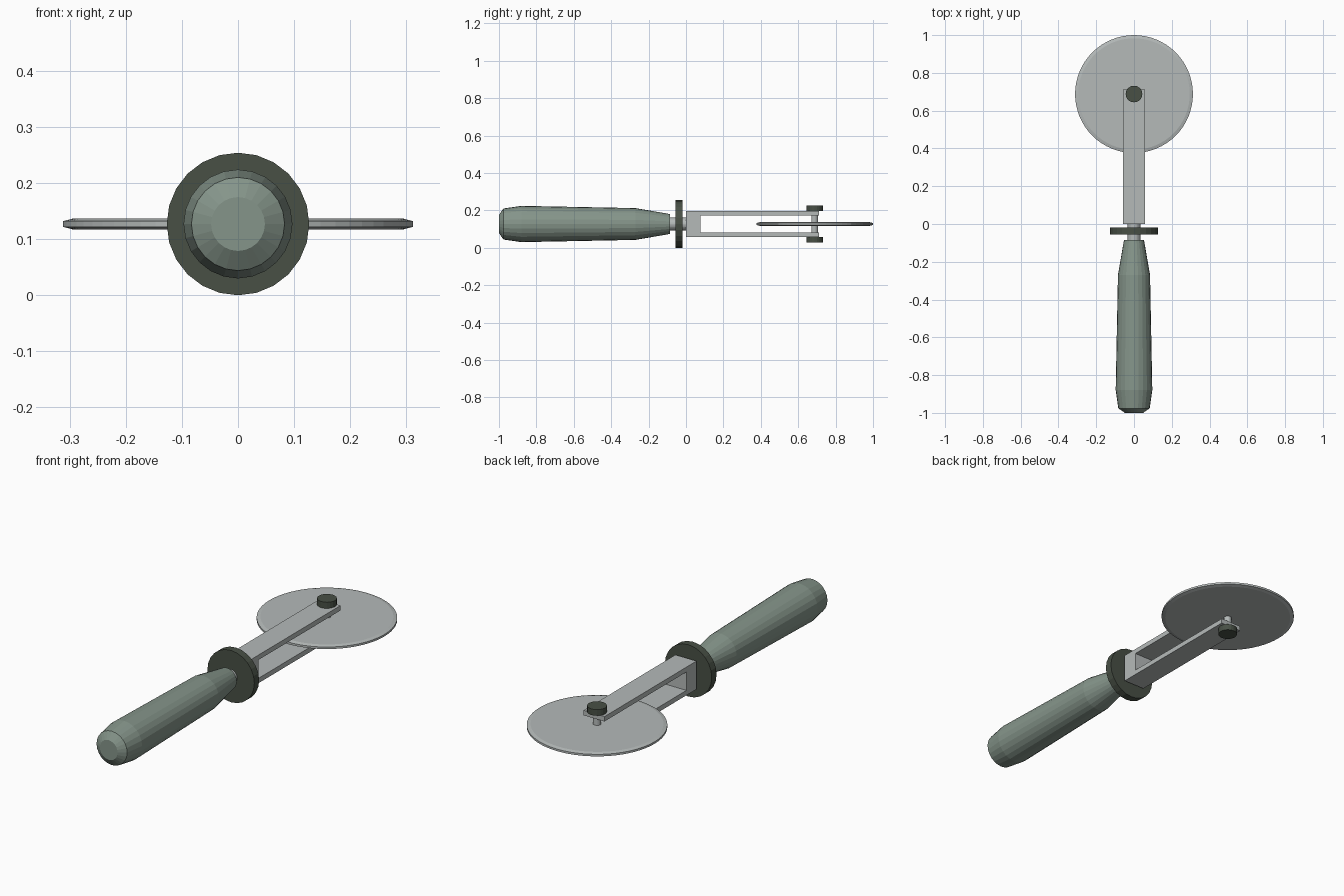
import bpy, bmesh, math
from mathutils import Matrix, Vector

if "Cube" in bpy.data.objects:
    bpy.data.objects.remove(bpy.data.objects["Cube"])

ZC = 0.127      # height of the tool's long axis
WHEEL_Y = 0.688  # wheel centre


def material(name, rgb):
    m = bpy.data.materials.new(name)
    m.diffuse_color = (*rgb, 1)
    m.use_nodes = True
    m.node_tree.nodes["Principled BSDF"].inputs["Base Color"].default_value = m.diffuse_color
    return m


sage = material("sage_green", (0.235, 0.30, 0.255))
dark = material("dark_olive", (0.065, 0.08, 0.06))
steel = material("steel_grey", (0.46, 0.49, 0.485))


def finish(bm, name, mat):
    bmesh.ops.recalc_face_normals(bm, faces=bm.faces)
    mesh = bpy.data.meshes.new(name)
    bm.to_mesh(mesh)
    bm.free()
    mesh.materials.append(mat)
    ob = bpy.data.objects.new(name, mesh)
    bpy.context.collection.objects.link(ob)
    return ob


def turned(name, profile, axis, centre, sides, mat):
    """Closed solid of revolution from (position along axis, radius) pairs."""
    bm = bmesh.new()
    rings = []
    for t, r in profile:
        ring = []
        for i in range(sides):
            a = 2 * math.pi * i / sides
            c, s = r * math.cos(a), r * math.sin(a)
            p = (s, t, c) if axis == 'Y' else (c, s, t)
            ring.append(bm.verts.new(Vector(p) + Vector(centre)))
        rings.append(ring)
    for a, b in zip(rings, rings[1:]):
        for i in range(sides):
            j = (i + 1) % sides
            bm.faces.new((a[i], a[j], b[j], b[i]))
    bm.faces.new(rings[0])
    bm.faces.new(rings[-1])
    return finish(bm, name, mat)


# Handle, neck and round finger guard on the long axis
axis_c = (0, 0, ZC)
turned("handle", [(-1.0, 0.048), (-0.976, 0.083), (-0.88, 0.097),
                  (-0.27, 0.085), (-0.085, 0.053)], 'Y', axis_c, 24, sage)
turned("neck", [(-0.1, 0.034), (0.01, 0.034)], 'Y', axis_c, 24, steel)
turned("finger_guard", [(-0.055, 0.127), (-0.018, 0.127)], 'Y', axis_c, 24, dark)

# U-shaped fork: side outline extruded across the width
outer, inner, back, tip = 0.069, 0.045, 0.078, 0.712
outline = [(0, -outer), (tip, -outer), (tip, -inner), (back, -inner),
           (back, inner), (tip, inner), (tip, outer), (0, outer)]
bm = bmesh.new()
face = bm.faces.new([bm.verts.new((-0.057, y, ZC + z)) for y, z in outline])
ext = bmesh.ops.extrude_face_region(bm, geom=[face])
bmesh.ops.translate(bm, vec=(0.114, 0, 0),
                    verts=[v for v in ext["geom"] if isinstance(v, bmesh.types.BMVert)])
finish(bm, "fork", steel)

# Cutting wheel with a bevelled edge, its axle and the two end knobs
wheel_c = (0, WHEEL_Y, ZC)
turned("cutting_wheel", [(-0.0095, 0.295), (-0.005, 0.312), (0.005, 0.312),
                         (0.0095, 0.295)], 'Z', wheel_c, 64, steel)
turned("axle", [(-0.08, 0.018), (0.08, 0.018)], 'Z', wheel_c, 20, steel)
for label, side in (("upper", 1), ("lower", -1)):
    turned(label + "_knob", [(side * 0.069, 0.044), (side * 0.099, 0.044)],
           'Z', wheel_c, 20, dark)
